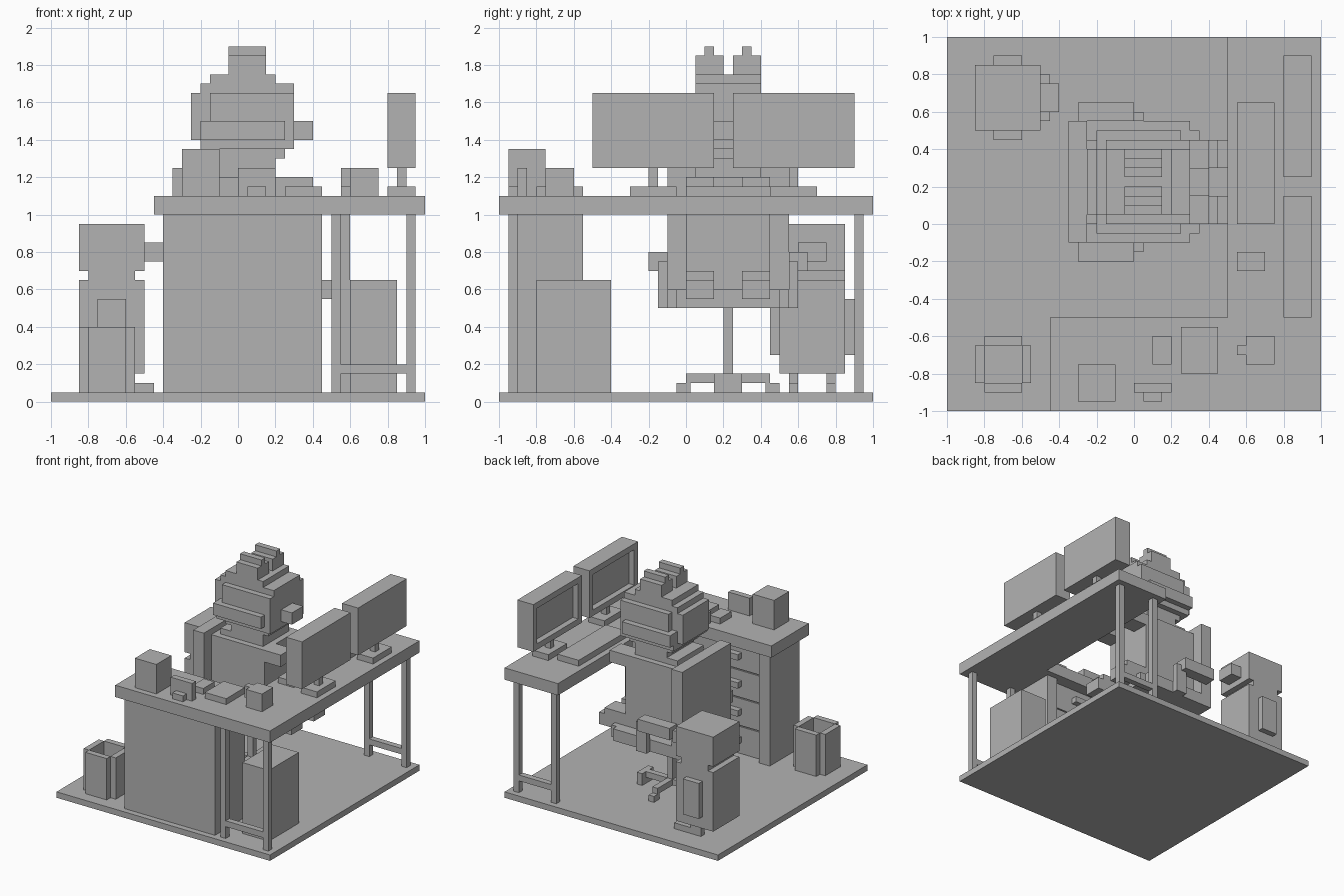
import bpy
import bmesh
from mathutils import Vector

cube = bpy.data.objects.get("Cube")
if cube:
    bpy.data.objects.remove(cube, do_unlink=True)

grey = bpy.data.materials.new("plain grey")
grey.use_nodes = True
tone = (0.45, 0.45, 0.45, 1)
grey.diffuse_color = tone
grey.node_tree.nodes["Principled BSDF"].inputs["Base Color"].default_value = tone


def blocks(name, *boxes):
    """One object from boxes given as x, y and z ranges."""
    bm = bmesh.new()
    for xs, ys, zs in boxes:
        lo, hi = Vector((xs[0], ys[0], zs[0])), Vector((xs[1], ys[1], zs[1]))
        made = bmesh.ops.create_cube(bm, size=1)
        for v in made["verts"]:
            v.co = (lo + hi) / 2 + v.co * (hi - lo)
    mesh = bpy.data.meshes.new(name)
    bm.to_mesh(mesh)
    bm.free()
    mesh.materials.append(grey)
    obj = bpy.data.objects.new(name, mesh)
    bpy.context.collection.objects.link(obj)
    return obj


def both(c, a, b):
    """The y range at distance a to b from c, on both sides."""
    return (c - b, c - a), (c + a, c + b)


# Floor and corner desk
blocks("floor", ((-1, 1), (-1, 1), (0, .05)))
blocks("desk_top", ((-.45, 1), (-1, -.5), (1, 1.1)), ((.5, 1), (-.5, 1), (1, 1.1)))
for label, ys, x in (("front", (-.95, -.9), .5), ("back", (.9, .95), .55)):
    blocks(label + "_legs", ((x, x + .05), ys, (.05, 1)), ((.9, .95), ys, (.05, 1)))
    blocks(label + "_leg_bar", ((x + .05, .9), ys, (.15, .2)))

# Drawer cabinet, opening towards the chair
blocks("cabinet_shell", ((-.4, .45), (-.95, -.61), (.05, 1)),
       ((-.4, -.3), (-.61, -.55), (.05, 1)), ((.35, .45), (-.61, -.55), (.05, 1)))
for i in range(4):
    z = .05 + i * .2375
    blocks("drawer_front", ((-.3, .35), (-.61, -.6), (z + .005, z + .2325)))
    blocks("drawer_handle", ((-.1, .15), (-.6, -.55), (z + .1, z + .15)))

# Computer tower and waste bin
blocks("computer_tower", ((.6, .85), (-.8, -.4), (.05, .65)))
blocks("bin_walls", ((-.85, -.8), (-.85, -.65), (.05, .4)), ((-.6, -.55), (-.85, -.65), (.05, .4)),
       ((-.8, -.6), (-.9, -.85), (.05, .4)), ((-.8, -.6), (-.65, -.6), (.05, .4)))
blocks("bin_bottom", ((-.8, -.6), (-.85, -.65), (.05, .1)))

# Two monitors with framed screens
for c in (-.175, .575):
    lo, hi = c - .325, c + .325
    blocks("monitor_case", ((.85, .95), (lo, hi), (1.25, 1.65)))
    blocks("monitor_frame", *[((.8, .85), ys, (1.25, 1.65)) for ys in both(c, .275, .325)],
           *[((.8, .85), (lo + .05, hi - .05), zs) for zs in ((1.25, 1.3), (1.6, 1.65))])
    blocks("monitor_stand", ((.85, .9), (c - .025, c + .025), (1.15, 1.25)),
           ((.8, .95), (c - .125, c + .125), (1.1, 1.15)))

# Things on the desk
blocks("keyboard", ((.55, .75), (0, .65), (1.1, 1.15)))
blocks("mouse", ((.55, .7), (-.25, -.15), (1.1, 1.15)))
blocks("mug", ((.6, .75), (-.75, -.6), (1.1, 1.25)), ((.55, .6), (-.7, -.65), (1.15, 1.25)))
blocks("notebook", ((.25, .45), (-.8, -.55), (1.1, 1.15)))
blocks("phone", ((.1, .2), (-.75, -.6), (1.1, 1.15)))
blocks("photo_stand", ((0, .2), (-.9, -.85), (1.1, 1.25)), ((.05, .15), (-.95, -.9), (1.1, 1.15)))
blocks("storage_box", ((-.3, -.1), (-.95, -.75), (1.1, 1.35)))

# Swivel chair
mid = .225
blocks("chair_seat", ((-.35, .3), (-.1, .55), (.5, .6)), ((.3, .35), (-.05, .5), (.5, .6)))
blocks("chair_back", ((-.35, -.25), (-.1, .55), (.6, 1.25)))
blocks("armrests", *[((-.3, 0), ys, (.7, .8)) for ys in both(mid, .325, .425)])
blocks("armrest_posts", *[((-.05, .05), ys, (.5, .75)) for ys in both(mid, .325, .375)])
blocks("chair_pole", ((-.05, 0), (.2, .25), (.15, .5)))
blocks("chair_base", ((-.25, .2), (.2, .25), (.1, .15)), ((-.05, 0), (0, .45), (.1, .15)))
blocks("chair_feet", *[((-.05, 0), ys, (.05, .1)) for ys in both(mid, .2, .275)],
       *[(xs, (.15, .3), (.05, .15)) for xs in ((-.3, -.25), (.2, .25))])

# Seated figure
blocks("torso", ((-.25, .25), (0, .45), (.6, 1.2)), ((-.2, .2), (.05, .4), (1.2, 1.25)))
for ys in both(mid, .075, .225):
    blocks("arm", ((.25, .4), ys, (1.1, 1.2)))
    blocks("leg", ((.25, .45), ys, (.55, .7)), ((.45, .5), ys, (.55, .65)))
blocks("neck", ((-.1, .2), (.05, .4), (1.25, 1.3)))
blocks("head", ((-.2, .3), (0, .45), (1.35, 1.5)), ((-.15, .3), (0, .45), (1.5, 1.65)),
       ((-.15, .25), (.05, .4), (1.3, 1.35)))
blocks("cheek_band", ((-.2, .25), (-.05, .5), (1.4, 1.5)))
blocks("nose", ((.3, .4), (.15, .3), (1.4, 1.5)))
blocks("hair", ((-.25, -.15), (.05, .4), (1.4, 1.65)), ((-.2, .3), (.05, .4), (1.65, 1.7)),
       ((-.15, .2), (.05, .4), (1.7, 1.75)))
for ys in both(mid, .025, .175):
    c = sum(ys) / 2
    blocks("hair_tuft", ((-.05, .15), ys, (1.75, 1.85)),
           ((-.05, .15), (c - .025, c + .025), (1.85, 1.9)))

# Small bird-like figure standing behind the chair
mid = .675
blocks("bird_body", ((-.85, -.5), (.5, .85), (.15, .65)))
blocks("bird_neck", ((-.8, -.55), (.5, .85), (.65, .7)))
blocks("bird_head", ((-.85, -.5), (.5, .85), (.7, .95)))
blocks("bird_beak", ((-.5, -.4), (.6, .75), (.75, .85)))
blocks("bird_wings", *[((-.75, -.6), ys, (.25, .55)) for ys in both(mid, .175, .225)])
for ys in both(mid, .075, .125):
    blocks("bird_foot", ((-.7, -.45), ys, (.05, .1)), ((-.7, -.6), ys, (.1, .15)))
